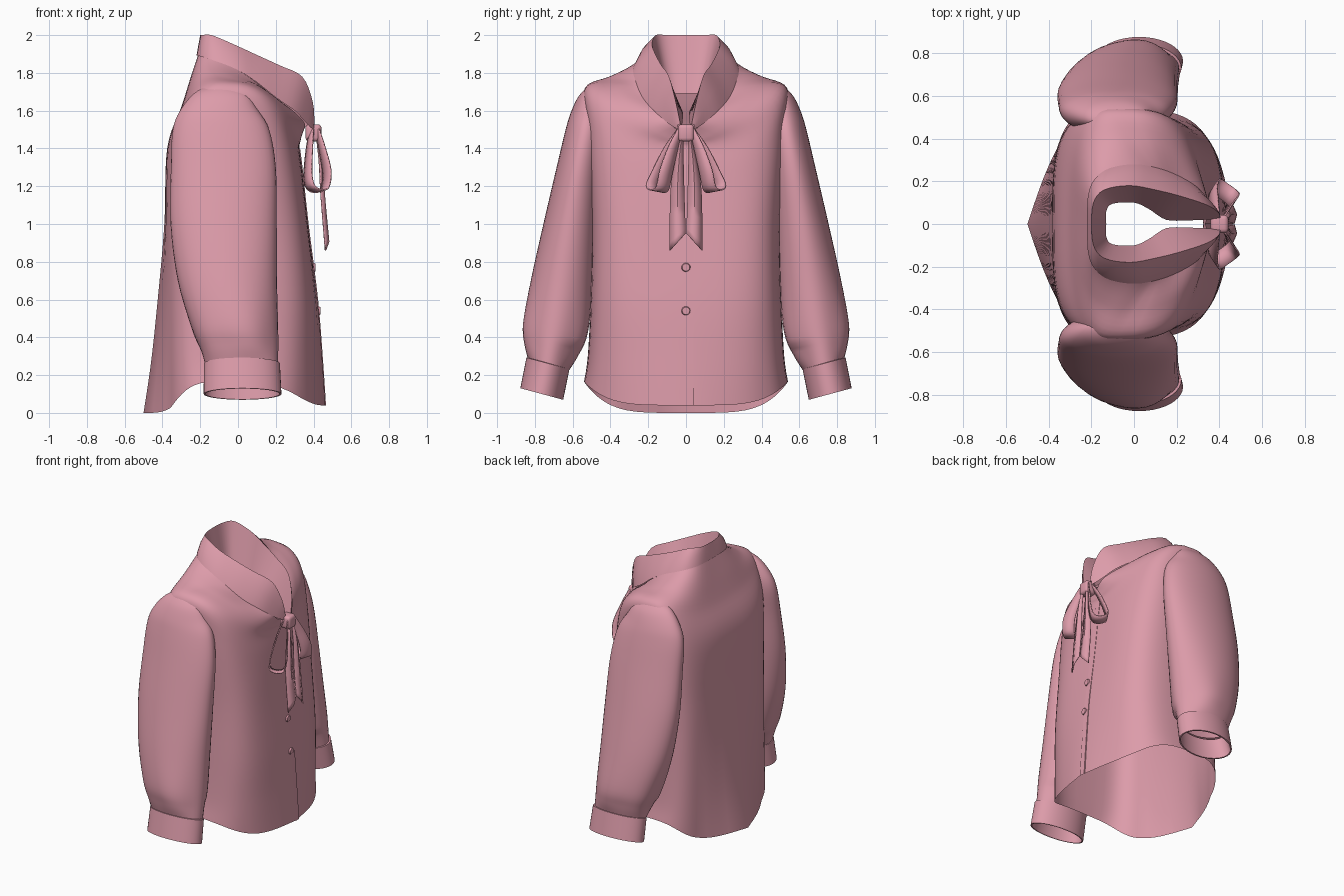
import bpy, bmesh, math
from mathutils import Vector, Matrix

if "Cube" in bpy.data.objects:
    bpy.data.objects.remove(bpy.data.objects["Cube"])

pink = bpy.data.materials.new("dusty pink")
pink.diffuse_color = (0.72, 0.33, 0.40, 1)
pink.use_nodes = True
pink.node_tree.nodes["Principled BSDF"].inputs["Base Color"].default_value = pink.diffuse_color


def spline(pts, n):
    """Catmull-Rom through tuples of any size, n steps per span."""
    out = []
    for i in range(len(pts) - 1):
        a, b, c, d = (pts[max(0, min(len(pts) - 1, i + k))] for k in (-1, 0, 1, 2))
        for s in range(n):
            t = s / n
            out.append(tuple(0.5 * (2 * q + (r - p) * t + (2 * p - 5 * q + 4 * r - w) * t * t
                                    + (3 * q - p - 3 * r + w) * t ** 3)
                             for p, q, r, w in zip(a, b, c, d)))
    return out + [tuple(pts[-1])]


def finish(name, bm, thick=0, angle=40):
    bmesh.ops.remove_doubles(bm, verts=bm.verts, dist=0.0004)
    bmesh.ops.recalc_face_normals(bm, faces=bm.faces)
    me = bpy.data.meshes.new(name)
    bm.to_mesh(me)
    bm.free()
    me.materials.append(pink)
    ob = bpy.data.objects.new(name, me)
    bpy.context.collection.objects.link(ob)
    if thick:
        mod = ob.modifiers.new("thickness", 'SOLIDIFY')
        mod.thickness = thick
        mod.offset = 0
    bpy.ops.object.select_all(action='DESELECT')
    ob.select_set(True)
    bpy.context.view_layer.objects.active = ob
    bpy.ops.object.shade_smooth_by_angle(angle=math.radians(angle))
    return ob


def grid(name, rows, closed=False, mirror=True, thick=0, angle=40):
    """Skin rows of points, mirrored across y = 0."""
    bm = bmesh.new()
    for s in ((1, -1) if mirror else (1,)):
        vs = [[bm.verts.new((p[0], s * p[1], p[2])) for p in r] for r in rows]
        n = len(rows[0])
        for r0, r1 in zip(vs, vs[1:]):
            for i in range(n if closed else n - 1):
                j = (i + 1) % n
                q = [r0[i], r0[j], r1[j], r1[i]]
                bm.faces.new(q if s > 0 else q[::-1])
    return finish(name, bm, thick, angle)


# Neckline curves, from centre back to centre front
fold = [(-.2, 0, 2), (-.19, .1, 2), (-.14, .16, 2), (-.02, .18, 1.95), (.1, .16, 1.895),
        (.22, .13, 1.84), (.34, .09, 1.78), (.395, .055, 1.65), (.405, .03, 1.53)]
edge = [(-.22, 0, 1.89), (-.21, .16, 1.89), (-.14, .25, 1.87), (-.01, .28, 1.82), (.1, .265, 1.75),
        (.2, .23, 1.67), (.3, .17, 1.6), (.365, .09, 1.53), (.4, .04, 1.5)]
inner = [(-.13, 0, 1.69), (-.13, .06, 1.69), (-.1, .095, 1.69), (0, .1, 1.67), (.07, .07, 1.64),
         (.15, .02, 1.6), (.25, .017, 1.56), (.33, .02, 1.53), (.38, .02, 1.5)]
fold, edge_s, inner = spline(fold, 4), spline(edge, 4), spline(inner, 4)
mid = [tuple((p + q) / 2 + d for p, q, d in zip(a, b, (0, .01, .008))) if a[1] > .02 else
       tuple((p + q) / 2 for p, q in zip(a, b)) for a, b in zip(fold, edge_s)]
grid("collar", [fold, mid, edge_s])
grid("neck_facing", [fold, inner])

# Body: rows of (side z, front z, back z, front x, back x, half width, roundness)
N = 32
body_keys = [(1.72, 1.40, 1.62, .325, -.30, .535, .72), (1.5, 1.28, 1.4, .34, -.375, .53, .6),
             (1.0, 1.0, 1.0, .37, -.39, .50, .5), (.6, .6, .6, .42, -.425, .505, .5),
             (.3, .28, .27, .446, -.46, .52, .53), (.165, .04, 0, .462, -.5, .54, .57)]


def body_row(zs, zf, zb, f, b, w, p):
    row = []
    for i in range(N + 1):
        t = math.pi * i / N
        c, s = math.cos(t), max(0, math.sin(t))
        if i in (0, N):
            s = 0
        y = w * s ** p
        if c > 0:
            end = min(f, .40) + max(0, f - .40) * max(0, 1 - y / .42)
        else:
            end = max(b, -.38) + min(0, b + .38) * max(0, 1 - y / .36)
        x = -.08 + (end + .08) * abs(c) ** p
        k = s ** (2.6 if zs < 1.6 else 1.9)
        row.append((x, y, zs * k + (zf if c > 0 else zb) * (1 - k)))
    return row


neck = [(x * .97, y * .98, z) for x, y, z in edge[:-1]] + [(.335, 0, 1.47)]
neck = spline(neck, N // 8)[::-1]
keys = [body_row(*k) for k in body_keys]
yoke = []
for i, (p, q) in enumerate(zip(neck, keys[0])):
    lift = .026 * math.sin(math.pi * i / N)
    yoke.append((p[0] / 2 + q[0] / 2, p[1] / 2 + q[1] / 2, p[2] / 2 + q[2] / 2 + lift))
keys = [neck, yoke] + keys
cols = [spline([r[i] for r in keys], 6) for i in range(N + 1)]
grid("blouse_body", [list(r) for r in zip(*cols)], angle=60)

# Front placket and buttons
front = spline([(k[3], k[1]) for k in body_keys], 6)
grid("placket", [[(x - .006, .04, z), (x + .002, .04, z), (x + .004, 0, z)] for x, z in front],
     mirror=False, angle=30)
for z, x in ((.77, .402), (.54, .427)):
    bm = bmesh.new()
    bmesh.ops.create_cone(bm, cap_ends=True, segments=16, radius1=.024, radius2=.02, depth=.01,
                          matrix=Matrix.Translation((x + .004, 0, z)) @ Matrix.Rotation(math.pi / 2, 4, 'Y'))
    finish("button", bm)


# Sleeves: keys of (min x, max x, min y, max y, z, tilt, gather)
def ring(x0, x1, y0, y1, z, tilt, gather, n=40):
    out = []
    for i in range(n):
        a = 2 * math.pi * i / n
        k = 1 + gather * math.cos(5 * a)
        c, s = math.cos(a), math.sin(a)
        if s < 0 and tilt < .2:  # squarer against the body
            c = math.copysign(abs(c) ** .7, c)
        dy = (y1 - y0) / 2 * s * k
        out.append(((x0 + x1) / 2 + (x1 - x0) / 2 * c * k, (y0 + y1) / 2 + dy, z + dy * tilt))
    return out


sleeve = [(-.12, -.06, .50, .525, 1.728, -.4, 0), (-.22, .04, .46, .575, 1.695, -.5, 0),
          (-.30, .10, .44, .612, 1.61, -.3, 0), (-.345, .165, .43, .64, 1.5, -.1, 0),
          (-.355, .2, .45, .685, 1.3, 0, 0), (-.357, .205, .47, .755, 1.0, 0, 0),
          (-.32, .205, .49, .82, .7, .05, .005), (-.25, .208, .52, .862, .45, .15, .02),
          (-.2, .208, .575, .855, .33, .24, .025), (-.172, .212, .622, .835, .25, .27, 0)]
grid("sleeve", [ring(*k) for k in spline(sleeve, 5)], closed=True, angle=60)
cuff = [(-.165, .205, .63, .83, .265), (-.18, .222, .617, .845, .262), (-.182, .23, .65, .877, .10),
        (-.172, .22, .658, .869, .10), (-.16, .2, .635, .825, .25)]
grid("cuff", [ring(*k, .27, 0) for k in cuff], closed=True)


# Neck bow: ribbons from keys of (x, y, z, half width)
def ribbon(name, pts, lean):
    d = Vector(lean).normalized()
    rows = [[tuple(Vector(p[:3]) - d * p[3]), tuple(Vector(p[:3])), tuple(Vector(p[:3]) + d * p[3])]
            for p in spline(pts, 5)]
    return grid(name, rows, thick=.008)


ribbon("bow_loop", [(.39, .03, 1.50, .018), (.378, .09, 1.40, .03), (.37, .15, 1.27, .038),
                    (.382, .178, 1.20, .04), (.42, .155, 1.175, .04), (.46, .125, 1.19, .04),
                    (.47, .105, 1.28, .04), (.445, .07, 1.40, .03), (.42, .03, 1.50, .018)], (.65, 1, .2))

# Hanging tie ends with slanted tips
tail = spline([(.42, .015, .03, 1.46, 1.46), (.435, .014, .06, 1.33, 1.33),
               (.445, .009, .082, 1.15, 1.15), (.468, .002, .085, .95, .86)], 5)
grid("tie_end", [[(x, y0, z0), (x + .012, (y0 + y1) / 2, (z0 + z1) / 2), (x - .005, y1, z1)]
                 for x, y0, y1, z0, z1 in tail], thick=.008)

# Knot
bm = bmesh.new()
bmesh.ops.create_cube(bm, size=1, matrix=Matrix.Translation((.4, 0, 1.482)) @ Matrix.Diagonal((.085, .085, .092, 1)))
bmesh.ops.bevel(bm, geom=bm.edges[:], offset=.02, segments=3, affect='EDGES', profile=.5)
finish("bow_knot", bm, angle=60)
